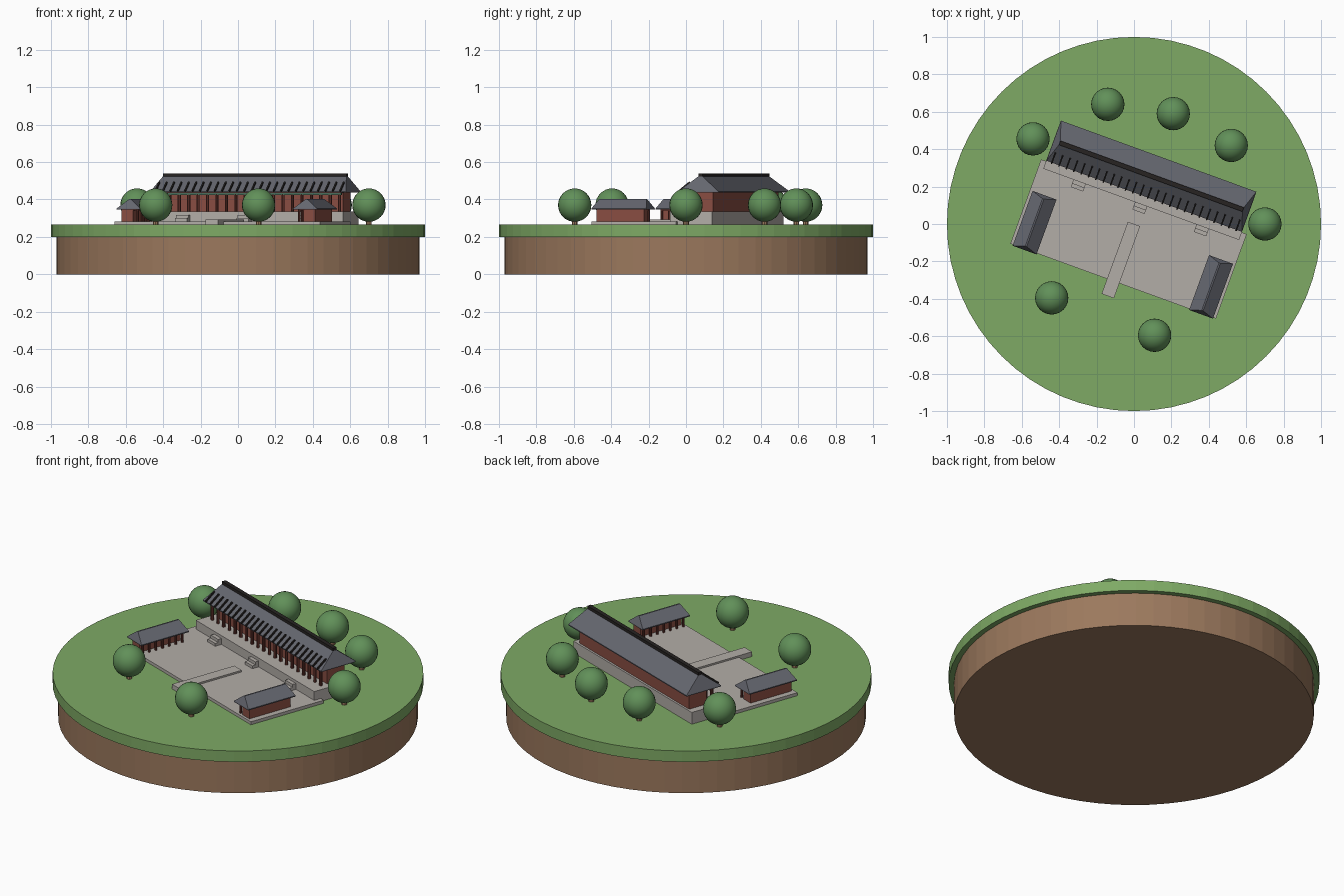
import bpy, bmesh, math
from mathutils import Matrix, Vector

cube = bpy.data.objects.get("Cube")
if cube:
    bpy.data.objects.remove(cube, do_unlink=True)

TURN = math.radians(-20)   # the whole compound is turned on the island
GROUND, COURT, TERRACE = 0.265, 0.283, 0.335


def material(name, rgb):
    m = bpy.data.materials.new(name)
    m.use_nodes = True
    m.diffuse_color = (*rgb, 1)
    m.node_tree.nodes["Principled BSDF"].inputs["Base Color"].default_value = (*rgb, 1)
    return m


grass = material("grass green", (0.21, 0.40, 0.13))
soil = material("soil brown", (0.33, 0.19, 0.11))
stone = material("pale stone", (0.45, 0.42, 0.39))
slate = material("slate grey", (0.13, 0.135, 0.16))
dark = material("dark tile", (0.02, 0.017, 0.016))
brick = material("brick red", (0.25, 0.075, 0.055))
timber = material("red timber", (0.15, 0.04, 0.03))
paint = material("beam green", (0.07, 0.16, 0.11))
leaf = material("leaf green", (0.12, 0.28, 0.10))


def finish(bm, name, mat, turn=TURN):
    bmesh.ops.recalc_face_normals(bm, faces=bm.faces)
    mesh = bpy.data.meshes.new(name)
    bm.to_mesh(mesh)
    bm.free()
    mesh.materials.append(mat)
    ob = bpy.data.objects.new(name, mesh)
    ob.rotation_euler.z = turn
    bpy.context.collection.objects.link(ob)
    return ob


def add_box(bm, x, y, z, tilt=0):
    """x, y, z are (low, high) pairs; tilt turns the box about its own x axis."""
    mid = Vector([sum(p) / 2 for p in (x, y, z)])
    size = [p[1] - p[0] for p in (x, y, z)]
    m = Matrix.Translation(mid) @ Matrix.Rotation(tilt, 4, 'X') @ Matrix.Diagonal((*size, 1))
    bmesh.ops.create_cube(bm, size=1, matrix=m)


def box(name, mat, x, y, z):
    bm = bmesh.new()
    add_box(bm, x, y, z)
    return finish(bm, name, mat)


def cylinder(name, mat, x, y, r, z0, z1, sides):
    bm = bmesh.new()
    bmesh.ops.create_cone(bm, cap_ends=True, segments=sides, radius1=r, radius2=r,
                          depth=z1 - z0, matrix=Matrix.Translation((x, y, (z0 + z1) / 2)))
    return finish(bm, name, mat, 0)


def columns(name, spots, r, z0, z1):
    bm = bmesh.new()
    for x, y in spots:
        bmesh.ops.create_cone(bm, cap_ends=True, segments=8, radius1=r, radius2=r,
                              depth=z1 - z0, matrix=Matrix.Translation((x, y, (z0 + z1) / 2)))
    return finish(bm, name, timber)


def hip_roof(name, cx, cy, eave, ridge, z0, z1, lip=0.006):
    """Thin eave edge, then slopes running up to a narrow ridge."""
    bm = bmesh.new()
    rings = []
    for (hx, hy), z in ((eave, z0), (eave, z0 + lip), (ridge, z1)):
        rings.append([bm.verts.new((cx + sx * hx, cy + sy * hy, z))
                      for sx, sy in ((-1, -1), (1, -1), (1, 1), (-1, 1))])
    for low, high in zip(rings, rings[1:]):
        for i in range(4):
            j = (i + 1) % 4
            bm.faces.new((low[i], low[j], high[j], high[i]))
    bm.faces.new(rings[0])
    bm.faces.new(rings[-1])
    return finish(bm, name, slate)


# Island
cylinder("soil_base", soil, 0, 0, 0.97, 0, 0.2, 64)
cylinder("grass_top", grass, 0, 0, 1, 0.2, GROUND, 64)

# Paving, terrace and path
box("courtyard", stone, (-0.585, 0.585), (-0.325, 0.155), (GROUND, COURT))
box("terrace", stone, (-0.557, 0.557), (0.112, 0.352), (GROUND, TERRACE))
box("path", stone, (-0.035, 0.035), (-0.41, 0), (GROUND, 0.293))

# Three flights of steps
for i, x in enumerate((-0.35, 0, 0.35)):
    bm = bmesh.new()
    for y, top in ((0.07, 0.3), (0.09, 0.318)):
        add_box(bm, (x - 0.035, x + 0.035), (y, 0.113), (COURT, top))
    finish(bm, f"steps_{i + 1}", stone)

# Main hall
box("hall_walls", brick, (-0.515, 0.515), (0.225, 0.34), (TERRACE, 0.442))
N = 20
columns("hall_columns", [(-0.51 + 1.02 * i / (N - 1), 0.188) for i in range(N)],
        0.009, TERRACE, 0.43)
box("hall_beam", paint, (-0.52, 0.52), (0.18, 0.196), (0.425, 0.434))
box("hall_lintel", timber, (-0.52, 0.52), (0.18, 0.23), (0.434, 0.442))
hip_roof("hall_roof", 0, 0.272, (0.556, 0.114), (0.52, 0.006), 0.438, 0.528)
box("hall_ridge", dark, (-0.522, 0.522), (0.26, 0.284), (0.522, 0.54))

# Dark tile ribs on the front slope
slope = math.atan2(0.084, 0.108)
bm = bmesh.new()
for i in range(26):
    x = -0.525 + 1.05 * i / 25
    add_box(bm, (x - 0.004, x + 0.004), (0.147, 0.221), (0.462, 0.474), slope)
finish(bm, "roof_ribs", dark)

# Two side houses, open to the courtyard through a row of columns
for side, s in (("left", 1), ("right", -1)):
    span = lambda a, b: tuple(sorted((s * a, s * b)))
    box(f"{side}_house_walls", brick, span(0.485, 0.55), (-0.31, -0.04), (COURT, 0.352))
    columns(f"{side}_house_columns",
            [(s * 0.46, -0.305 + 0.26 * i / 6) for i in range(7)], 0.007, COURT, 0.352)
    box(f"{side}_house_beam", timber, span(0.453, 0.49), (-0.31, -0.04), (0.342, 0.352))
    hip_roof(f"{side}_house_roof", s * 0.502, -0.175, (0.068, 0.156), (0.004, 0.135),
             0.346, 0.402)

# Round trees
TREES = ((-0.14, 0.64), (0.21, 0.59), (0.52, 0.42), (0.7, 0),
         (-0.54, 0.455), (-0.44, -0.395), (0.11, -0.595))
for i, (x, y) in enumerate(TREES):
    cylinder(f"tree_trunk_{i + 1}", soil, x, y, 0.015, GROUND, 0.32, 8)
    bm = bmesh.new()
    bmesh.ops.create_uvsphere(bm, u_segments=24, v_segments=16, radius=0.089,
                              matrix=Matrix.Translation((x, y, 0.37)))
    for f in bm.faces:
        f.smooth = True
    finish(bm, f"tree_crown_{i + 1}", leaf, 0)
